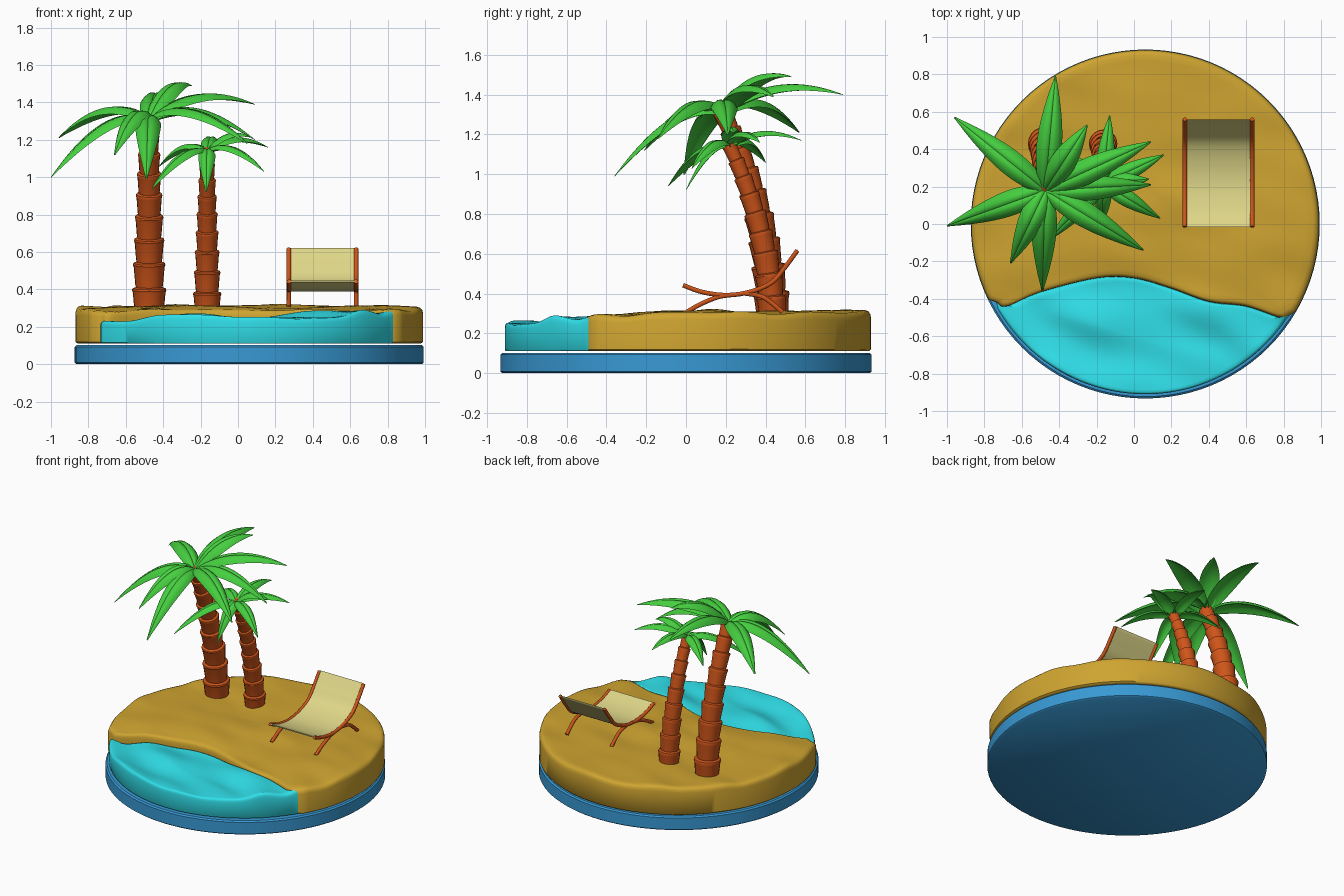
import bpy, math
from mathutils import Vector, noise

if "Cube" in bpy.data.objects:
    bpy.data.objects.remove(bpy.data.objects["Cube"])

CX, R = 0.06, 0.933


def material(name, rgb):
    m = bpy.data.materials.new(name)
    m.diffuse_color = (*rgb, 1)
    m.use_nodes = True
    m.node_tree.nodes["Principled BSDF"].inputs["Base Color"].default_value = m.diffuse_color
    return m


SAND = material("sand", (0.62, 0.37, 0.03))
WATER = material("water", (0.03, 0.75, 0.83))
BASE = material("base_blue", (0.04, 0.32, 0.66))
BARK = material("bark", (0.62, 0.09, 0.01))
LEAF = material("leaf", (0.06, 0.62, 0.05))
CLOTH = material("cloth", (0.74, 0.68, 0.25))


def make(name, rings, mat, angle=40):
    """Skin a stack of closed rings and cap both ends."""
    n = len(rings[0])
    verts = [tuple(v) for r in rings for v in r]
    faces = [(a * n + i, a * n + (i + 1) % n, (a + 1) * n + (i + 1) % n, (a + 1) * n + i)
             for a in range(len(rings) - 1) for i in range(n)]
    faces += [tuple(reversed(range(n))), tuple(range(len(verts) - n, len(verts)))]
    me = bpy.data.meshes.new(name)
    me.from_pydata(verts, [], faces)
    me.materials.append(mat)
    ob = bpy.data.objects.new(name, me)
    bpy.context.collection.objects.link(ob)
    bpy.ops.object.select_all(action='DESELECT')
    ob.select_set(True)
    bpy.context.view_layer.objects.active = ob
    bpy.ops.object.mode_set(mode='EDIT')
    bpy.ops.mesh.select_all(action='SELECT')
    bpy.ops.mesh.normals_make_consistent(inside=False)
    bpy.ops.object.mode_set(mode='OBJECT')
    bpy.ops.object.shade_smooth_by_angle(angle=math.radians(angle))
    return ob


def spline(pts, steps):
    """Catmull-Rom curve through the points."""
    p = [Vector(q) for q in pts]
    p = [2 * p[0] - p[1]] + p + [2 * p[-1] - p[-2]]
    out = []
    for i in range(1, len(p) - 2):
        a, b, c, d = p[i - 1:i + 3]
        for k in range(steps):
            t = k / steps
            out.append(0.5 * (2 * b + (c - a) * t + (2 * a - 5 * b + 4 * c - d) * t * t
                              + (3 * b - a - 3 * c + d) * t ** 3))
    return out + [p[-2]]


def bezier(a, b, c, t):
    return (1 - t) ** 2 * a + 2 * t * (1 - t) * b + t * t * c


def tube(name, path, radii, mat, sides=12, angle=40):
    rings = []
    for i, p in enumerate(path):
        tan = (path[min(i + 1, len(path) - 1)] - path[max(i - 1, 0)]).normalized()
        u = Vector((1, 0, 0))
        u = (u - tan * u.dot(tan)).normalized()
        w = tan.cross(u)
        rings.append([p + radii[i] * (u * math.cos(k * math.tau / sides) + w * math.sin(k * math.tau / sides))
                      for k in range(sides)])
    return make(name, rings, mat, angle)


# Base disc with softened edges
rings = []
for r, z in [(R - .01, 0), (R, .008), (R, .093), (R - .01, .102)]:
    rings.append([(CX + r * math.cos(a * math.tau / 96), r * math.sin(a * math.tau / 96), z) for a in range(96)])
make("base_disc", rings, BASE)

# Shoreline shared by the beach and the sea, left to right
shore = spline([(-.735, -.42, 0), (-.68, -.44, 0), (-.5, -.365, 0), (-.2, -.29, 0), (0, -.29, 0), (.2, -.345, 0),
                (.4, -.415, 0), (.6, -.44, 0), (.78, -.5, 0), (.83, -.49, 0)], 6)


def arc(r, a, b, n):
    return [Vector((CX + r * math.cos(a + (b - a) * i / n), r * math.sin(a + (b - a) * i / n), 0))
            for i in range(1, n)]


def slab(name, outline, centre, height, mat):
    c = Vector(centre)
    rings = []
    # inset from the outline, then fraction of full height
    for s, f in [(.985, 0), (1, .05), (1, .82), (.995, .91), (.985, .97), (.965, 1)] + \
                [(.92 - .065 * k, 1) for k in range(15)]:
        ring = []
        for p in outline:
            q = c + (p - c) * s
            ring.append((q.x, q.y, .11 + f * (height(q) - .11)))
        rings.append(ring)
    return make(name, rings, mat, 50)


def ripple(p, size):
    return noise.noise(Vector((p.x * 2.6, p.y * 5 + p.x * 1.5, 3.7))) * size


a_left, a_right = math.atan2(-.42, -.735 - CX), math.atan2(-.49, .83 - CX)
slab("beach", shore + arc(.93, a_right, a_left + math.tau, 110), (.06, .2, 0),
     lambda p: .308 + ripple(p, .022) - .02 * max(0, min(1, (-.1 - p.y) * 3)), SAND)
slab("sea", shore + arc(.91, a_right, a_left, 70), (.08, -.62, 0),
     lambda p: .252 + .03 * p.x + .03 * (p.y + .65) + ripple(p, .04), WATER)


# Palms: flared trunk segments and arching leaves
def trunk(name, x, base_y, top, r0, r1, count):
    a, c = Vector((x, base_y, .27)), Vector(top)
    b = Vector((x, base_y - .015, .27 + (c.z - .27) * .51))
    path, radii = [], []
    for i in range(count):
        for f, k in [(0, .8), (.1, .84), (.78, .97), (.88, 1.03), (.95, 1.0), (.985, .85)]:
            s = (i + f) / count
            path.append(bezier(a, b, c, s * (1.22 - .22 * s)))
            radii.append((r0 + (r1 - r0) * s) * k)
    tube(name, path, radii, BARK, 20, 35)


def leaf(name, root, tip, lift, half):
    a, c = Vector(root), Vector(tip)
    b = a.lerp(c, .42)
    b.z = a.z + lift + .3 * (c.z - a.z)
    side = Vector((c.y - a.y, a.x - c.x, 0)).normalized()
    section = [(-1, -.5), (-.8, -.2), (-.45, .08), (-.15, .1), (0, -.02), (.15, .1), (.45, .08), (.8, -.2), (1, -.5),
               (.75, -.42), (.4, -.2), (0, -.2), (-.4, -.2), (-.75, -.42)]
    rings = []
    for i in range(19):
        t = i / 18
        p = bezier(a, b, c, t)
        tan = ((1 - t) * (b - a) + t * (c - b)).normalized()
        up = side.cross(tan)
        if up.z < 0:
            up.negate()
        w = half * max(.03, math.sin(math.pi * (.1 + .9 * t) ** .9)) ** .8
        rings.append([p + side * (x * w) + up * (z * w) for x, z in section])
    make(name, rings, LEAF, 50)


trunk("large_palm_trunk", -.475, .435, (-.475, .18, 1.32), .094, .048, 9)
trunk("small_palm_trunk", -.165, .435, (-.165, .215, 1.15), .078, .036, 9)

large_tips = [(-.96, .57, 1.21), (-.42, .79, 1.40), (-.25, .53, 1.49), (.09, .44, 1.39), (.09, .21, 1.20),
              (.05, -.14, 1.18), (-.49, -.36, .99), (-.66, -.21, 1.12), (-1.0, -.01, 1.0)]
small_tips = [(.16, .37, 1.16), (.08, .24, 1.21), (.14, .03, 1.03), (-.13, .58, 1.17), (-.17, 0, .92),
              (-.46, -.09, .94), (-.42, .4, 1.06)]
for i, tip in enumerate(large_tips):
    leaf(f"large_palm_leaf_{i + 1}", (-.475, .18, 1.31), tip, .19, .068)
for i, tip in enumerate(small_tips):
    leaf(f"small_palm_leaf_{i + 1}", (-.165, .215, 1.14), tip, .12, .046)

# Deck chair: curved rails, splayed legs and a cloth sling
profile = [(-.015, .442), (.08, .408), (.2, .392), (.32, .408), (.43, .455), (.5, .535), (.56, .617)]
for side, x in (("left", .272), ("right", .632)):
    for part, pts in (("rail", profile),
                      ("front_leg", [(.0, .305), (.07, .345), (.16, .382), (.24, .395)]),
                      ("back_leg", [(.29, .402), (.38, .385), (.44, .345), (.485, .305)])):
        path = spline([(x, y, z) for y, z in pts], 5)
        tube(f"chair_{side}_{part}", path, [.012] * len(path), BARK, 10)
curve = spline([(0, y, z) for y, z in profile], 6)
sling = []
for p in curve:
    sling.append([(x, p.y, p.z + dz) for x, dz in ((.275, -.003), (.629, -.003), (.629, .005), (.275, .005))])
make("chair_cloth", sling, CLOTH)
